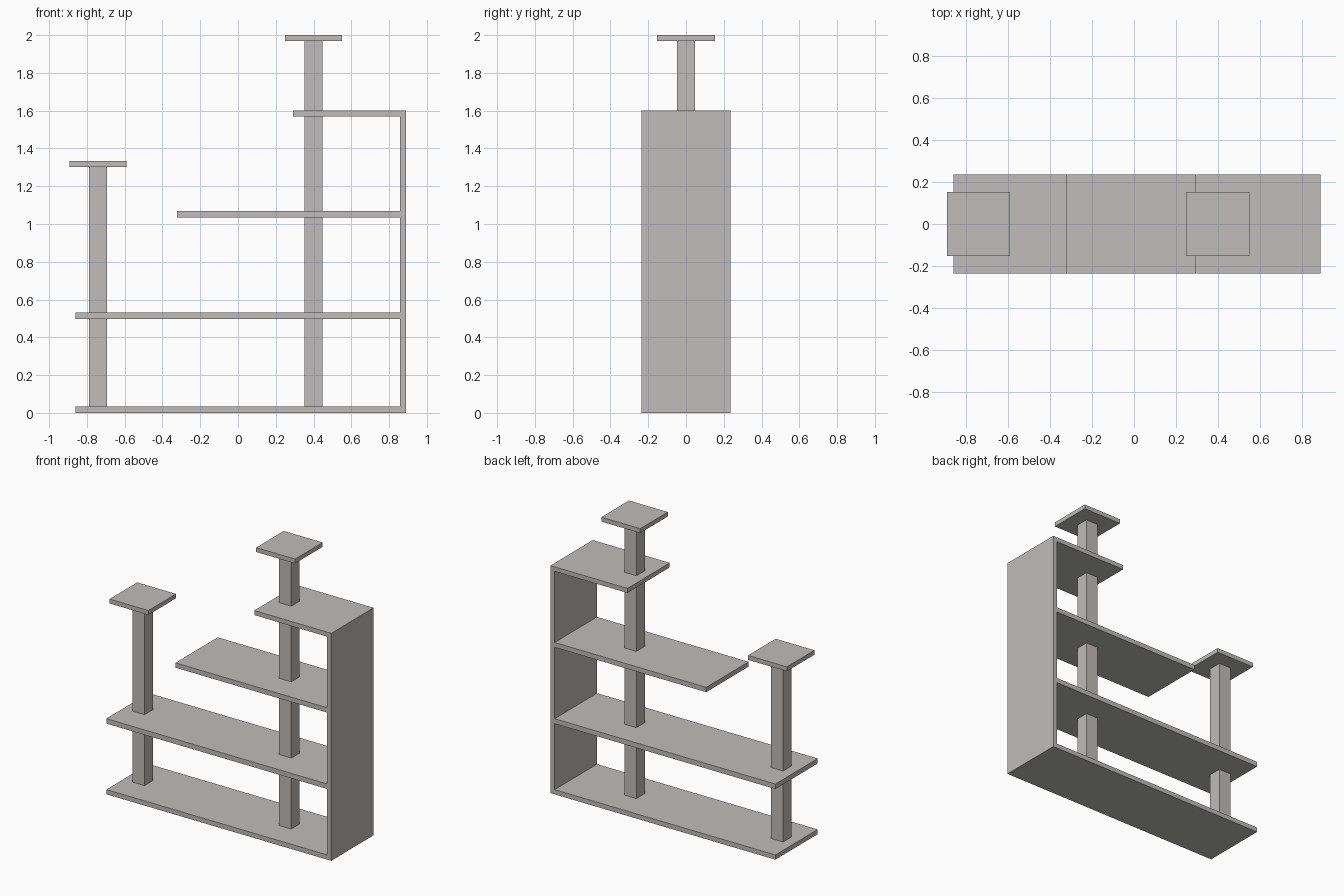
import bpy
import bmesh

if "Cube" in bpy.data.objects:
    bpy.data.objects.remove(bpy.data.objects["Cube"])

grey = bpy.data.materials.new("warm_grey")
grey.diffuse_color = (0.52, 0.51, 0.50, 1.0)
grey.use_nodes = True
grey.node_tree.nodes["Principled BSDF"].inputs["Base Color"].default_value = grey.diffuse_color


def box(name, x0, x1, half_depth, z0, z1):
    """Box centred on y = 0, given by its x and z limits."""
    bm = bmesh.new()
    bmesh.ops.create_cube(bm, size=1.0)
    for v in bm.verts:
        v.co.x = x1 if v.co.x > 0 else x0
        v.co.y = half_depth if v.co.y > 0 else -half_depth
        v.co.z = z1 if v.co.z > 0 else z0
    mesh = bpy.data.meshes.new(name)
    bm.to_mesh(mesh)
    bm.free()
    mesh.materials.append(grey)
    obj = bpy.data.objects.new(name, mesh)
    bpy.context.collection.objects.link(obj)
    return obj


DEPTH = 0.235            # half depth of shelves and side panel
PANEL_X, END_X = 0.857, 0.89

# base and side panel
box("base_board", -0.86, END_X, DEPTH, 0.0, 0.033)
box("side_panel", PANEL_X, END_X, DEPTH, 0.033, 1.6)

# shelves, shorter towards the top
for name, x0, z0, z1 in (("lower_shelf", -0.86, 0.497, 0.532),
                         ("middle_shelf", -0.322, 1.034, 1.068),
                         ("upper_shelf", 0.291, 1.568, 1.6)):
    box(name, x0, PANEL_X, DEPTH, z0, z1)

# square posts, each with a flat square platform on top
for side, x, top in (("left", -0.741, 1.333), ("right", 0.4, 2.0)):
    box(side + "_post", x - 0.047, x + 0.047, 0.047, 0.033, top - 0.031)
    box(side + "_platform", x - 0.151, x + 0.151, 0.153, top - 0.031, top)
